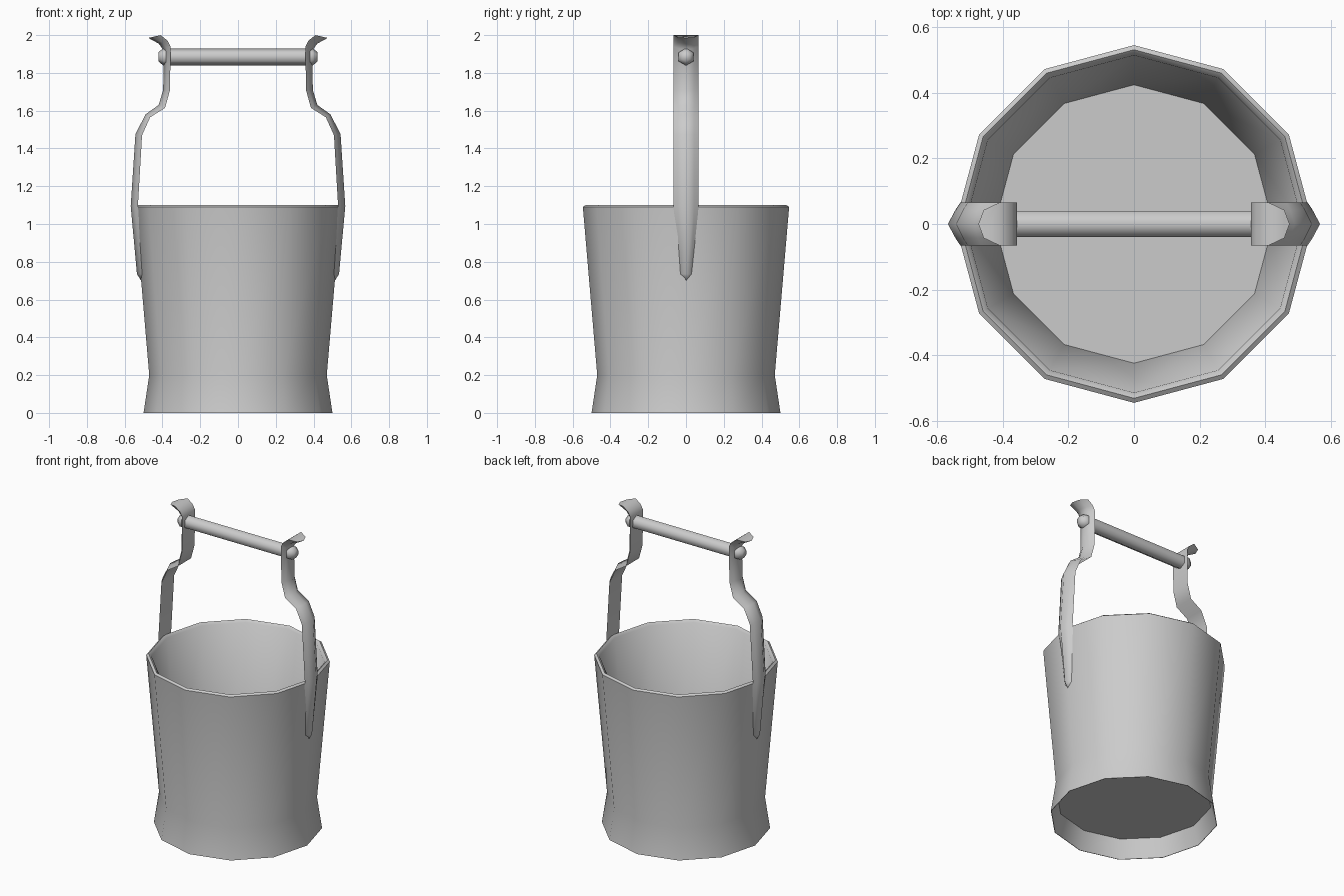
import bpy, bmesh
from math import sin, cos, pi, radians

if "Cube" in bpy.data.objects:
    bpy.data.objects.remove(bpy.data.objects["Cube"])


def finish(name, rings, angle, closed_caps=True):
    """Skin a list of equal-size point rings, cap both ends, smooth by angle."""
    bm = bmesh.new()
    vs = [[bm.verts.new(p) for p in ring] for ring in rings]
    n = len(rings[0])
    for a, b in zip(vs, vs[1:]):
        for i in range(n):
            j = (i + 1) % n
            bm.faces.new((a[i], a[j], b[j], b[i]))
    bm.faces.new(vs[0][::-1])
    bm.faces.new(vs[-1])
    bmesh.ops.recalc_face_normals(bm, faces=bm.faces)
    me = bpy.data.meshes.new(name)
    bm.to_mesh(me)
    bm.free()
    ob = bpy.data.objects.new(name, me)
    bpy.context.collection.objects.link(ob)
    bpy.ops.object.select_all(action='DESELECT')
    ob.select_set(True)
    bpy.context.view_layer.objects.active = ob
    bpy.ops.object.shade_smooth_by_angle(angle=radians(angle))
    return ob


# Pail: twelve-sided shell with flared foot, recessed base and rolled rim
pail = [(.462, .12), (.497, 0), (.50, 0), (.47, .2), (.546, 1.09),
        (.532, 1.1), (.515, 1.085), (.425, .2)]
finish("pail", [[(r * cos(i * pi / 6), r * sin(i * pi / 6), z) for i in range(12)]
                for r, z in pail], 45)

# Handle straps: flat inside, ridged outside
# (outer x, outer z, inner x, inner z, half width, shoulder bulge 0..1)
strap = [(.513, .70, .49, .70, .012, .4),
         (.535, .735, .49, .735, .045, .4),
         (.568, 1.095, .53, 1.095, .066, .4),
         (.543, 1.475, .508, 1.47, .066, .4),
         (.49, 1.58, .465, 1.565, .066, .45),
         (.42, 1.63, .386, 1.615, .066, .45),
         (.396, 1.71, .36, 1.71, .066, .5),
         (.394, 1.92, .357, 1.94, .066, .5),
         (.42, 1.955, .372, 1.97, .066, .6),
         (.475, 1.985, .41, 2.0, .066, .75)]
# Hexagonal grip and bolt heads, turned about the x axis
bolt = [(.38, .046), (.395, .046), (.422, .024)]


def hex_rings(profile, s=1):
    return [[(s * x, r * sin(i * pi / 3), 1.885 + r * cos(i * pi / 3))
             for i in range(6)] for x, r in profile]


for side, s in (("left", -1), ("right", 1)):
    rings = []
    for xo, zo, xi, zi, w, k in strap:
        xm, zm = xi + (xo - xi) * k, zi + (zo - zi) * k
        rings.append([(s * xi, -w, zi), (s * xm, -w * .65, zm), (s * xo, 0, zo),
                      (s * xm, w * .65, zm), (s * xi, w, zi)])
    finish(side + "_strap", rings, 70)
    finish(side + "_bolt", hex_rings(bolt, s), 65)

finish("grip_bar", hex_rings([(-.37, .045), (.37, .045)]), 65)
